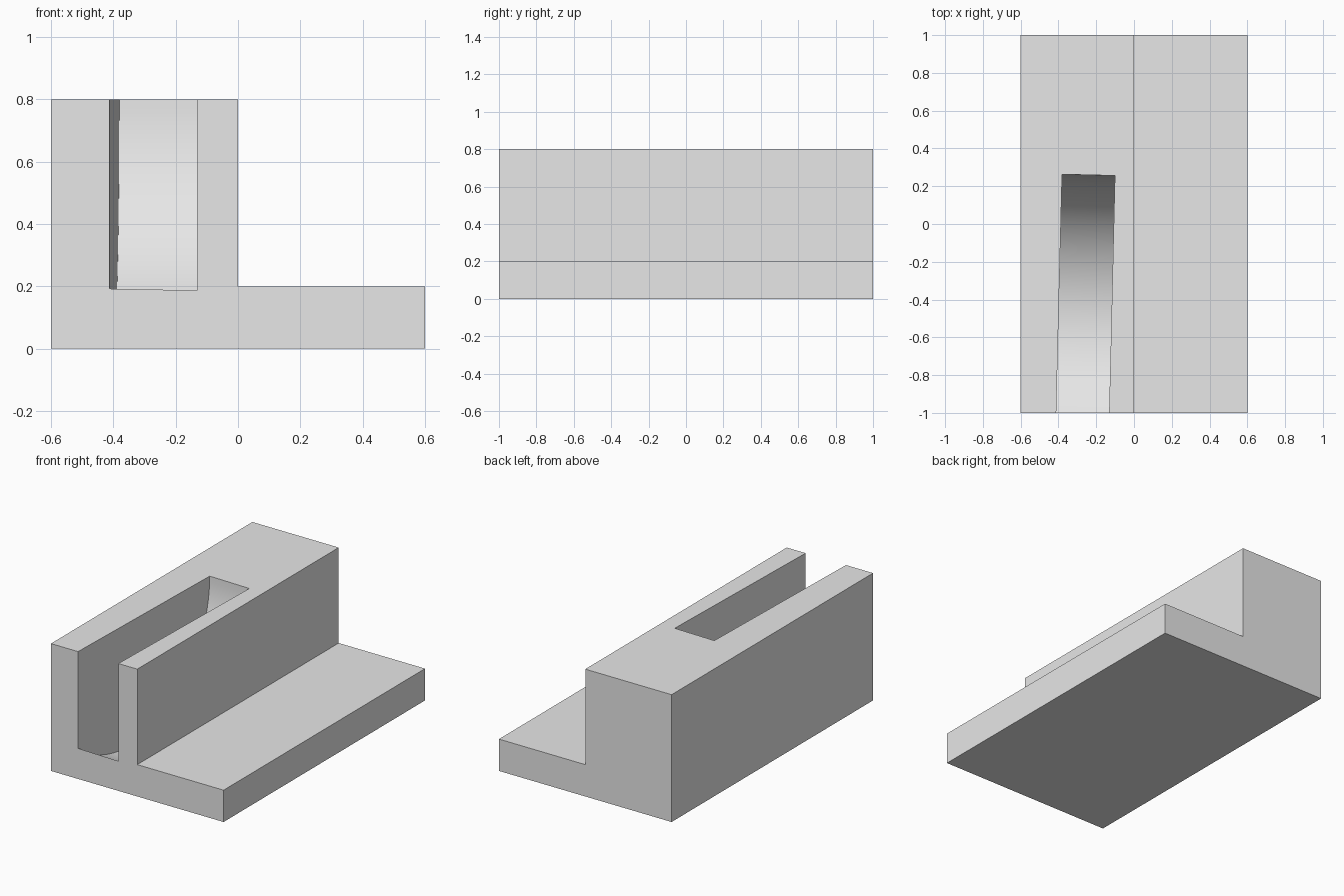
import bpy, bmesh, math

if "Cube" in bpy.data.objects:
    bpy.data.objects.remove(bpy.data.objects["Cube"], do_unlink=True)

# Plain grey material
grey = bpy.data.materials.new("light_grey")
grey.use_nodes = True
colour = (0.8, 0.8, 0.8, 1.0)
grey.diffuse_color = colour
grey.node_tree.nodes["Principled BSDF"].inputs["Base Color"].default_value = colour

# L-shaped block: tall rail with a low flange, extruded along y
profile = [(-0.6, 0), (0.6, 0), (0.6, 0.2), (0, 0.2), (0, 0.8), (-0.6, 0.8)]
bm = bmesh.new()
face = bm.faces.new([bm.verts.new((x, -1, z)) for x, z in profile])
ext = bmesh.ops.extrude_face_region(bm, geom=[face])
bmesh.ops.translate(bm, vec=(0, 2, 0),
                    verts=[v for v in ext["geom"] if isinstance(v, bmesh.types.BMVert)])
bmesh.ops.recalc_face_normals(bm, faces=bm.faces)
mesh = bpy.data.meshes.new("slotted_block")
bm.to_mesh(mesh)
bm.free()
mesh.materials.append(grey)
block = bpy.data.objects.new("slotted_block", mesh)
bpy.context.collection.objects.link(block)

# Disc that mills the round-bottomed slot, open at the front and top
radius, left, right = 0.778, -0.12, -0.4
segments = 128
bpy.ops.mesh.primitive_cylinder_add(
    vertices=segments, radius=radius, depth=left - right,
    location=((left + right) / 2, 0.26 - radius, 0.8),
    rotation=(math.pi / segments, math.pi / 2, 0))
cutter = bpy.context.object
cutter.name = "slot_cutter"
cutter.hide_render = True
cutter.data.materials.append(grey)

# Cut the slot, then drop the cutter
bpy.ops.object.select_all(action="DESELECT")
block.select_set(True)
bpy.context.view_layer.objects.active = block
cut = block.modifiers.new("slot", "BOOLEAN")
cut.operation = "DIFFERENCE"
cut.solver = "EXACT"
cut.object = cutter
bpy.ops.object.modifier_apply(modifier=cut.name)
bpy.data.objects.remove(cutter, do_unlink=True)

# Smooth the slot floor, keep the block edges crisp
bpy.ops.object.shade_smooth_by_angle(angle=math.radians(30))
